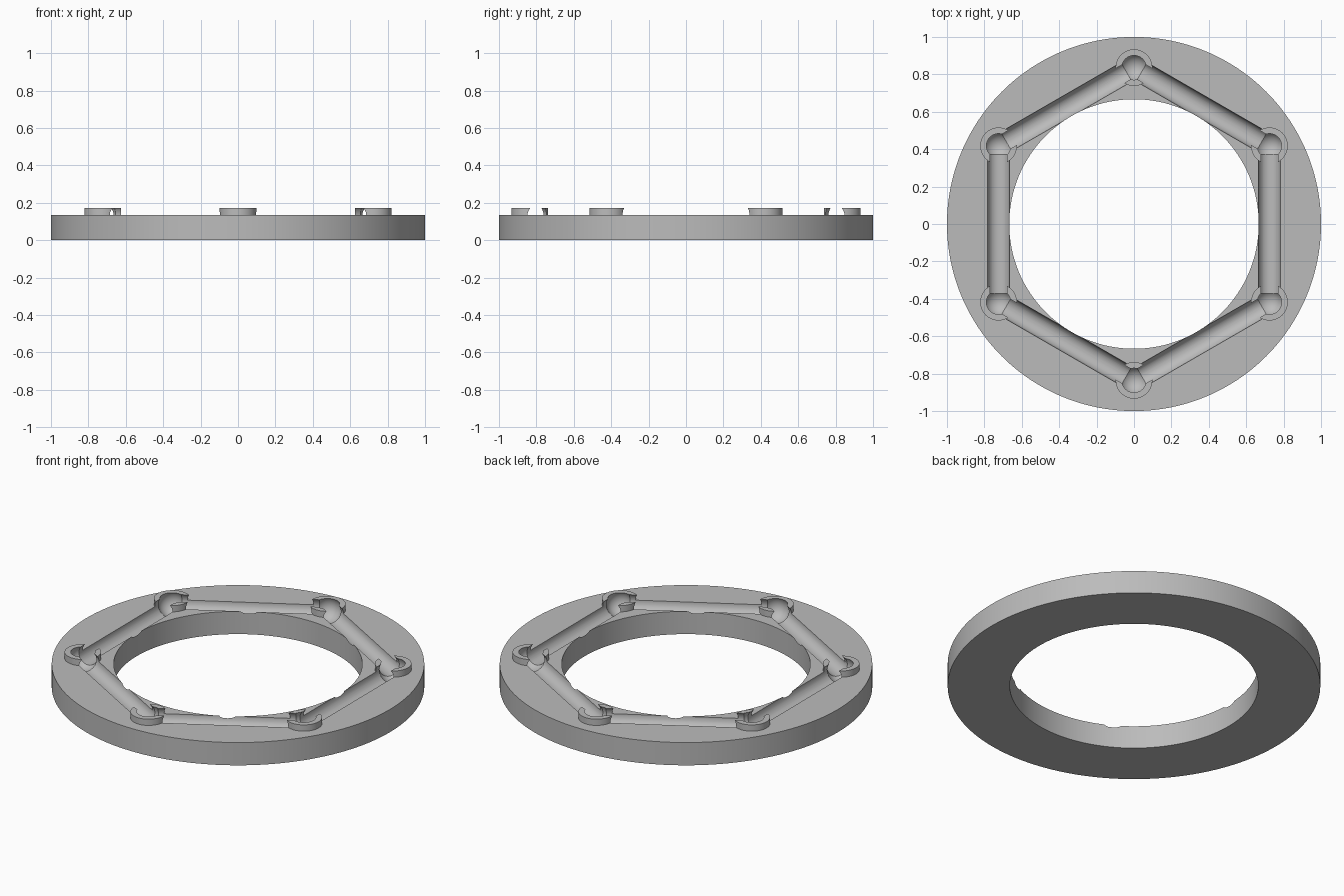
import bpy
from math import radians, cos, sin, pi
from mathutils import Vector

cube = bpy.data.objects.get("Cube")
if cube:
    bpy.data.objects.remove(cube, do_unlink=True)

HEIGHT = 0.135          # top of the flat ring, also the groove axis
COLLAR_TOP = 0.172
CORNER = 0.836          # distance of the hexagon corners from the centre

grey = bpy.data.materials.new("plain grey")
grey.use_nodes = True
colour = (0.5, 0.5, 0.5, 1)
grey.diffuse_color = colour
grey.node_tree.nodes["Principled BSDF"].inputs["Base Color"].default_value = colour


def cylinder(name, radius, low, high, x=0, y=0, sides=64):
    bpy.ops.mesh.primitive_cylinder_add(
        vertices=sides, radius=radius, depth=high - low, location=(x, y, (low + high) / 2))
    ob = bpy.context.object
    ob.name = name
    ob.data.materials.append(grey)
    return ob


def combine(target, tool, operation):
    """Apply a boolean to the target and remove the tool."""
    mod = target.modifiers.new(operation.lower(), 'BOOLEAN')
    mod.operation = operation
    mod.solver = 'EXACT'
    mod.object = tool
    bpy.context.view_layer.objects.active = target
    bpy.ops.object.modifier_apply(modifier=mod.name)
    bpy.data.objects.remove(tool, do_unlink=True)


corners = [Vector((CORNER * cos(a), CORNER * sin(a), HEIGHT))
           for a in (pi / 2 + k * pi / 3 for k in range(6))]

# Flat ring
ring = cylinder("grooved_ring", 1, 0, HEIGHT, sides=192)
combine(ring, cylinder("bore", 0.667, -0.1, 0.3, sides=192), 'DIFFERENCE')

# Raised collars at the corners
for c in corners:
    combine(ring, cylinder("collar", 0.098, 0.05, COLLAR_TOP, c.x, c.y), 'UNION')

# Ball sockets inside the collars
for c in corners:
    bpy.ops.mesh.primitive_uv_sphere_add(segments=48, ring_count=25, radius=0.075, location=c)
    socket = bpy.context.object
    socket.data.materials.append(grey)
    combine(ring, socket, 'DIFFERENCE')

# Round grooves joining neighbouring sockets
for a, b in zip(corners, corners[1:] + corners[:1]):
    groove = cylinder("groove", 0.0585, 0, (b - a).length, sides=50)
    groove.location = (a + b) / 2
    groove.rotation_euler = (b - a).to_track_quat('Z', 'Y').to_euler()
    combine(ring, groove, 'DIFFERENCE')

# Smooth curved walls, keep crisp edges
bpy.ops.object.select_all(action='DESELECT')
ring.select_set(True)
bpy.context.view_layer.objects.active = ring
bpy.ops.object.shade_smooth_by_angle(angle=radians(30))
